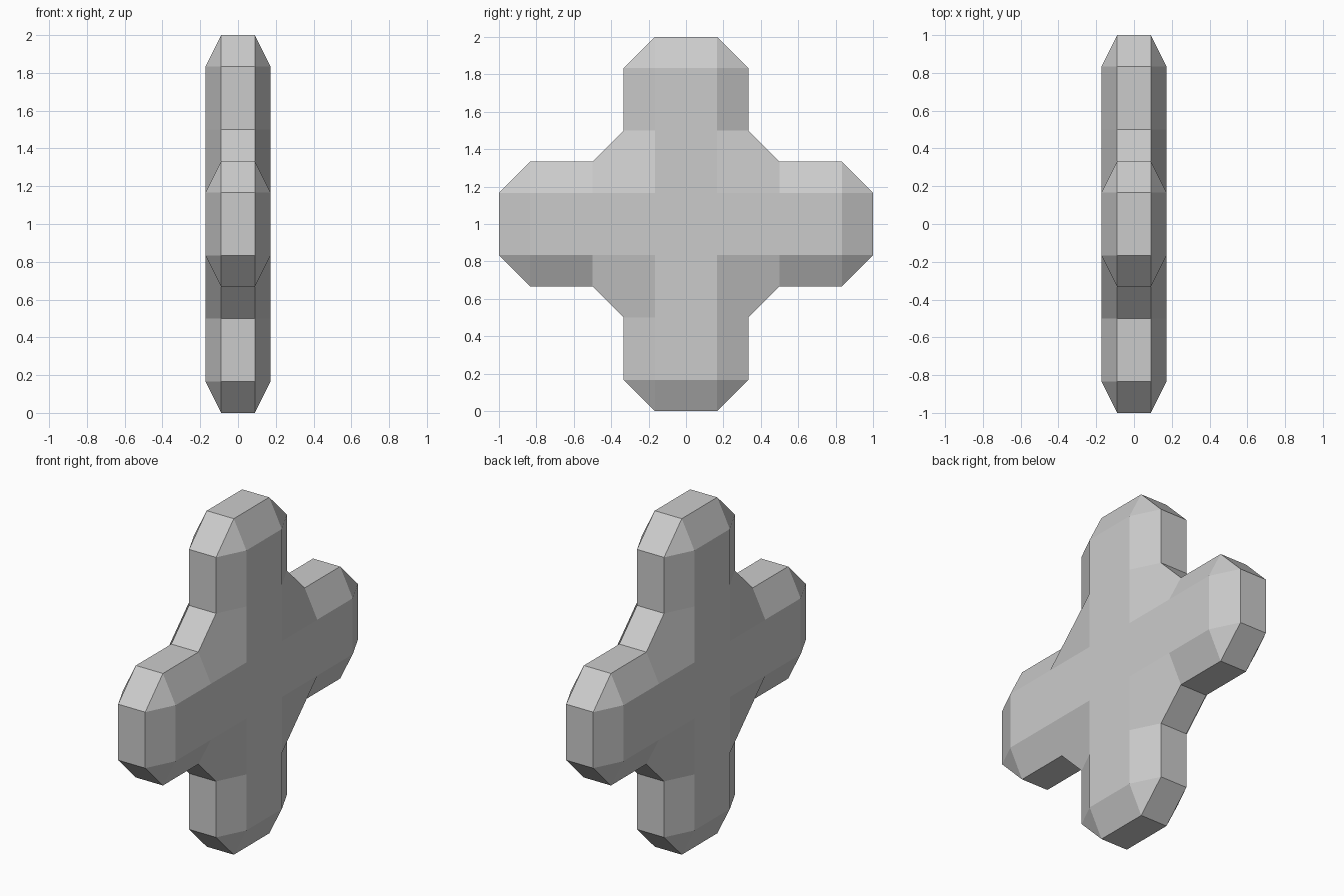
import bpy, bmesh
from mathutils import Matrix, Vector

if "Cube" in bpy.data.objects:
    bpy.data.objects.remove(bpy.data.objects["Cube"])

RIM, FACE = 0.089, 0.172          # half thickness at the rim and at the raised face
A, B, C, D = 1/6, 1/3, 1/2, 5/6   # in-plane grid steps

bm = bmesh.new()


def add(points, turn):
    """Add one face from (x, y, z) points, turned about the x axis."""
    rot = Matrix.Rotation(turn * 1.5707963267948966, 3, 'X')
    bm.faces.new([bm.verts.new(rot @ Vector(p)) for p in points])


def f(s, y, z):
    return (s * FACE, y, z)


def r(s, y, z):
    return (s * RIM, y, z)


# Four identical arms, turned around the centre
for k in range(4):
    for s in (-1, 1):
        # raised arm face and bevelled tip
        add([f(s, -A, A), f(s, A, A), f(s, A, C), f(s, A, D),
             f(s, -A, D), f(s, -A, C)], k)
        add([f(s, -A, D), f(s, A, D), r(s, A, 1), r(s, -A, 1)], k)
        for m in (-1, 1):
            # tip corner and long side bevel
            add([f(s, m*A, D), r(s, m*B, D), r(s, m*A, 1)], k)
            add([f(s, m*A, C), r(s, m*B, C), r(s, m*B, D), f(s, m*A, D)], k)
        # web in the inner corner between two arms
        add([f(s, A, A), f(s, C, A), r(s, C, B), r(s, B, C), f(s, A, C)], k)
    # flat rim around the outline
    outline = [(-A, 1), (A, 1), (B, D), (B, C), (C, B), (D, B), (1, A)]
    for p, q in zip(outline, outline[1:]):
        add([r(-1, *p), r(-1, *q), r(1, *q), r(1, *p)], k)

# Central square of each raised face
for s in (-1, 1):
    add([f(s, -A, -A), f(s, A, -A), f(s, A, A), f(s, -A, A)], 0)

bmesh.ops.remove_doubles(bm, verts=bm.verts, dist=0.0005)
bmesh.ops.recalc_face_normals(bm, faces=bm.faces)
bmesh.ops.translate(bm, verts=bm.verts, vec=(0, 0, 1))

mesh = bpy.data.meshes.new("bevelled_cross")
bm.to_mesh(mesh)
bm.free()
bpy.context.collection.objects.link(bpy.data.objects.new("bevelled_cross", mesh))
